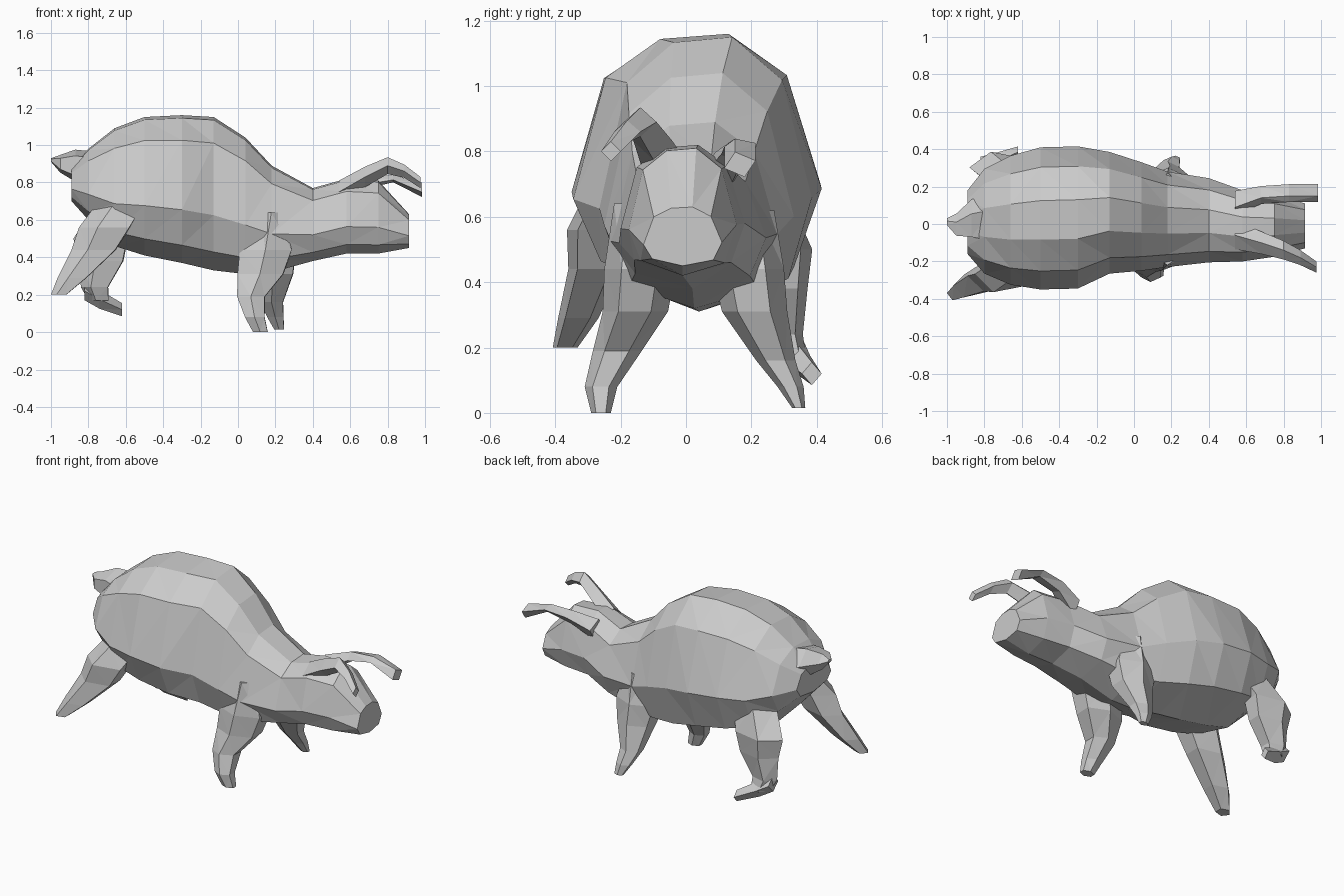
import bpy, bmesh, math


def loft(name, rings):
    """Skin a list of equal-length point rings and cap both ends, flat shaded."""
    bm = bmesh.new()
    vs = [[bm.verts.new(p) for p in r] for r in rings]
    n = len(vs[0])
    for a, b in zip(vs, vs[1:]):
        for i in range(n):
            j = (i + 1) % n
            bm.faces.new((a[i], a[j], b[j], b[i]))
    bm.faces.new(vs[0])
    bm.faces.new(vs[-1])
    bmesh.ops.triangulate(bm, faces=bm.faces[:])
    bmesh.ops.recalc_face_normals(bm, faces=bm.faces[:])
    me = bpy.data.meshes.new(name)
    bm.to_mesh(me)
    bm.free()
    ob = bpy.data.objects.new(name, me)
    bpy.context.collection.objects.link(ob)
    return ob


def limb(name, axis, stations, sides=5, turn=0.0):
    """Loft through (x, y, z, r1, r2); rings lie flat (axis z) or upright (axis x)."""
    rings = []
    for x, y, z, r1, r2 in stations:
        ring = []
        for i in range(sides):
            t = turn + 2 * math.pi * i / sides
            c, s = r1 * math.cos(t), r2 * math.sin(t)
            ring.append((x + c, y + s, z) if axis == 'z' else (x, y + c, z + s))
        rings.append(ring)
    return loft(name, rings)


# Body and head: one faceted skin, section as (side, height) fractions
section = [(.25, 1), (.72, .84), (1, .40), (.78, .10), (0, 0),
           (-.78, .12), (-1, .36), (-.74, .83), (-.3, .98)]
# x, centre y, half width, bottom z, top z
body = [(-.89, .01, .17, .70, .88), (-.80, .015, .28, .60, .98),
        (-.66, .02, .345, .46, 1.09), (-.50, .03, .38, .41, 1.15),
        (-.30, .035, .38, .37, 1.16), (-.13, .06, .325, .33, 1.15),
        (.04, .04, .29, .31, 1.04), (.18, .025, .255, .32, .89),
        (.40, .02, .225, .38, .77), (.58, -.01, .19, .42, .82),
        (.75, -.01, .165, .42, .81), (.915, -.01, .12, .45, .63)]
loft("body_and_head", [[(x, y + u * w, lo + v * (hi - lo)) for u, v in section]
                       for x, y, w, lo, hi in body])

# Front legs, broad where they leave the chest
limb("front_leg_near", 'z', [(.18, -.13, .64, .07, .09), (.15, -.14, .44, .16, .11),
                             (.12, -.155, .31, .14, .10), (.07, -.21, .19, .085, .075),
                             (.09, -.26, .08, .06, .05), (.12, -.26, .0, .045, .03)],
     sides=6, turn=.5)
limb("front_leg_far", 'z', [(.18, .17, .62, .08, .10), (.18, .19, .44, .15, .11),
                            (.19, .21, .31, .12, .10), (.18, .275, .16, .07, .06),
                            (.20, .32, .08, .05, .04), (.22, .345, .015, .03, .02)],
     sides=6, turn=.5)

# Hind legs: near one kicked back, far one bent with the hoof forward
limb("hind_leg_near", 'z', [(-.62, -.21, .68, .14, .10), (-.70, -.27, .56, .15, .10),
                            (-.76, -.28, .44, .13, .085), (-.88, -.33, .29, .085, .065),
                            (-.955, -.37, .20, .045, .04)], turn=.6)
limb("hind_leg_far", 'z', [(-.64, .22, .66, .14, .10), (-.72, .30, .50, .16, .09),
                           (-.72, .30, .38, .13, .075), (-.76, .30, .24, .08, .06),
                           (-.74, .32, .17, .06, .05)], turn=.6)
limb("hind_hoof", 'x', [(-.82, .31, .22, .05, .05), (-.74, .33, .175, .05, .05),
                        (-.62, .385, .12, .03, .035)], sides=4)

# Horns
limb("horn_near", 'x', [(.54, -.06, .75, .075, .06), (.68, -.10, .83, .06, .055),
                        (.80, -.14, .89, .05, .045), (.89, -.18, .86, .04, .035),
                        (.975, -.23, .80, .03, .03)], sides=4)
limb("horn_far", 'x', [(.54, .11, .74, .07, .06), (.68, .155, .80, .05, .035),
                       (.83, .165, .82, .05, .02), (.985, .165, .76, .05, .04)],
     sides=4, turn=.3)

# Stubby tail
limb("tail", 'x', [(-.76, .03, .87, .15, .10), (-.87, .02, .89, .11, .09),
                   (-.95, -.01, .90, .065, .05), (-1.0, .01, .92, .02, .01)])
